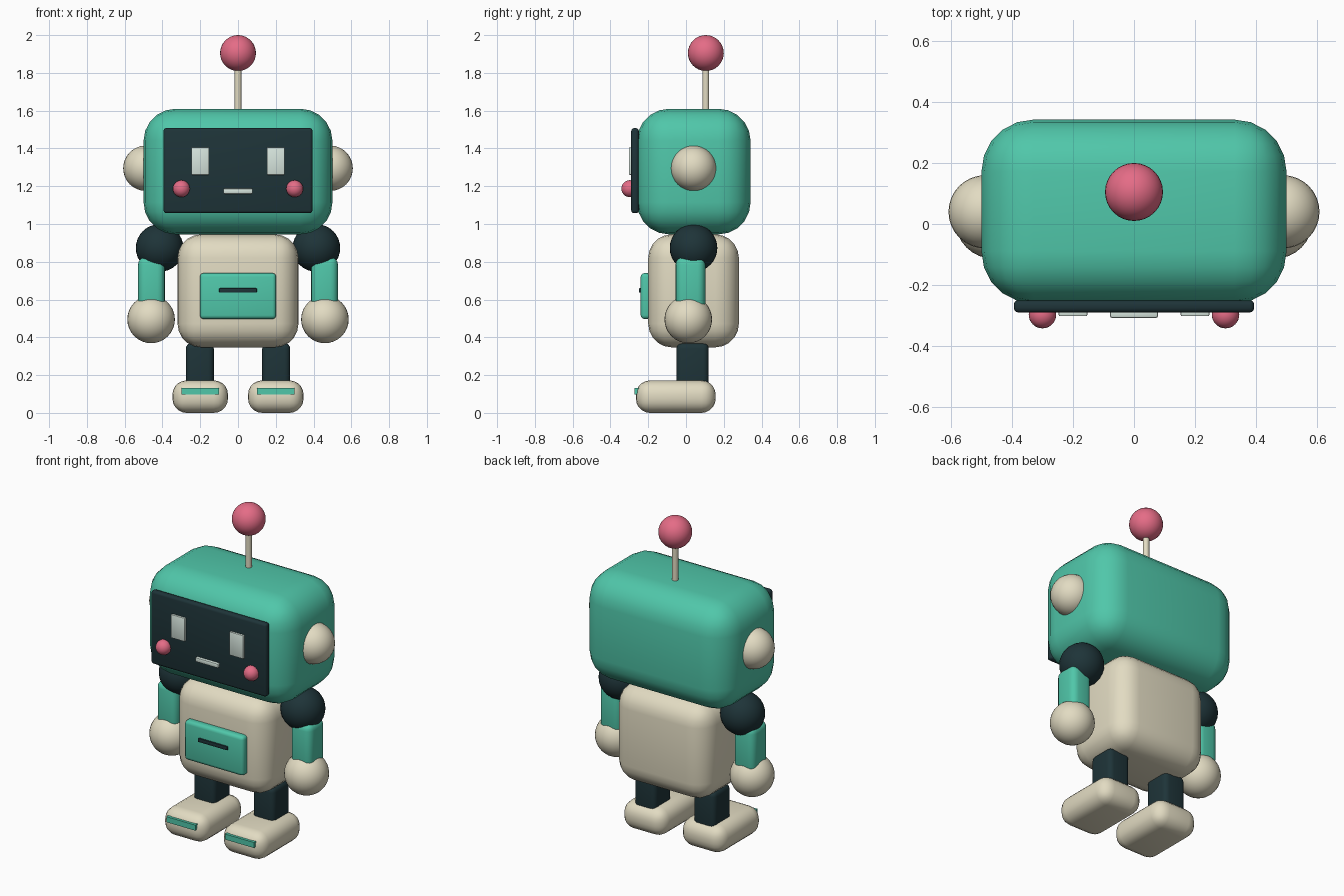
import bpy
from mathutils import Vector

if "Cube" in bpy.data.objects:
    bpy.data.objects.remove(bpy.data.objects["Cube"])


def material(name, rgb):
    m = bpy.data.materials.new(name)
    m.diffuse_color = (*rgb, 1)
    m.use_nodes = True
    m.node_tree.nodes["Principled BSDF"].inputs["Base Color"].default_value = m.diffuse_color
    return m


TEAL = material("teal", (0.08, 0.57, 0.40))
CREAM = material("cream", (0.76, 0.71, 0.54))
DARK = material("dark", (0.013, 0.034, 0.040))
PINK = material("pink", (0.78, 0.15, 0.24))
PALE = material("pale", (0.68, 0.79, 0.73))


def finish(name, mat):
    ob = bpy.context.object
    ob.name = name
    ob.data.materials.append(mat)
    return ob


def box(name, lo, hi, mat, radius=0.0, segments=4):
    """Box between two corners, with rounded edges."""
    lo, hi = Vector(lo), Vector(hi)
    bpy.ops.mesh.primitive_cube_add(size=1, location=(lo + hi) / 2)
    ob = finish(name, mat)
    ob.scale = hi - lo
    bpy.ops.object.transform_apply(location=False, rotation=False, scale=True)
    if radius:
        bev = ob.modifiers.new("round", "BEVEL")
        bev.width = radius
        bev.segments = segments
        bev.limit_method = 'NONE'
        bpy.ops.object.modifier_apply(modifier="round")
        bpy.ops.object.shade_smooth_by_angle()
    return ob


def ball(name, loc, r, mat):
    bpy.ops.mesh.primitive_uv_sphere_add(segments=32, ring_count=16, radius=r, location=loc)
    bpy.ops.object.shade_smooth()
    return finish(name, mat)


# Head and face screen
box("head", (-0.5, -0.26, 0.945), (0.5, 0.342, 1.61), TEAL, 0.17, 5)
box("face_screen", (-0.394, -0.29, 1.057), (0.394, -0.25, 1.508), DARK, 0.015, 3)
box("mouth", (-0.078, -0.308, 1.16), (0.078, -0.28, 1.187), PALE, 0.006, 2)

# Antenna
bpy.ops.mesh.primitive_cylinder_add(vertices=20, radius=0.018, depth=0.28, location=(0, 0.105, 1.70))
finish("antenna_rod", CREAM)
bpy.ops.object.shade_smooth_by_angle()
ball("antenna_ball", (0, 0.105, 1.905), 0.095, PINK)

# Body with chest panel
box("body", (-0.32, -0.2, 0.347), (0.32, 0.28, 0.945), CREAM, 0.125, 5)
box("chest_panel", (-0.202, -0.24, 0.497), (0.202, -0.18, 0.74), TEAL, 0.02, 3)
box("chest_slot", (-0.1, -0.25, 0.637), (0.1, -0.225, 0.66), DARK, 0.004, 2)

# Paired parts
for side, s in (("left", -1), ("right", 1)):
    def pair_box(name, x, half, y, z, mat, radius=0.0, segments=4):
        box(f"{side}_{name}", (s * x - half, y[0], z[0]), (s * x + half, y[1], z[1]),
            mat, radius, segments)

    # Face details and ears
    pair_box("eye", 0.2, 0.047, (-0.302, -0.28), (1.26, 1.405), PALE, 0.004, 2)
    ball(f"{side}_cheek", (s * 0.3, -0.297, 1.187), 0.045, PINK)
    ball(f"{side}_ear", (s * 0.488, 0.04, 1.295), 0.12, CREAM)

    # Arms
    ball(f"{side}_shoulder", (s * 0.415, 0.04, 0.873), 0.126, DARK)
    pair_box("arm", 0.458, 0.071, (-0.055, 0.102), (0.54, 0.825), TEAL, 0.04)
    ball(f"{side}_hand", (s * 0.46, 0.012, 0.495), 0.126, CREAM)

    # Legs and feet
    pair_box("leg", 0.202, 0.074, (-0.05, 0.12), (0.11, 0.37), DARK, 0.03)
    pair_box("foot", 0.2, 0.147, (-0.265, 0.157), (0, 0.172), CREAM, 0.075, 5)
    pair_box("foot_stripe", 0.2, 0.099, (-0.272, -0.25), (0.098, 0.132), TEAL)
